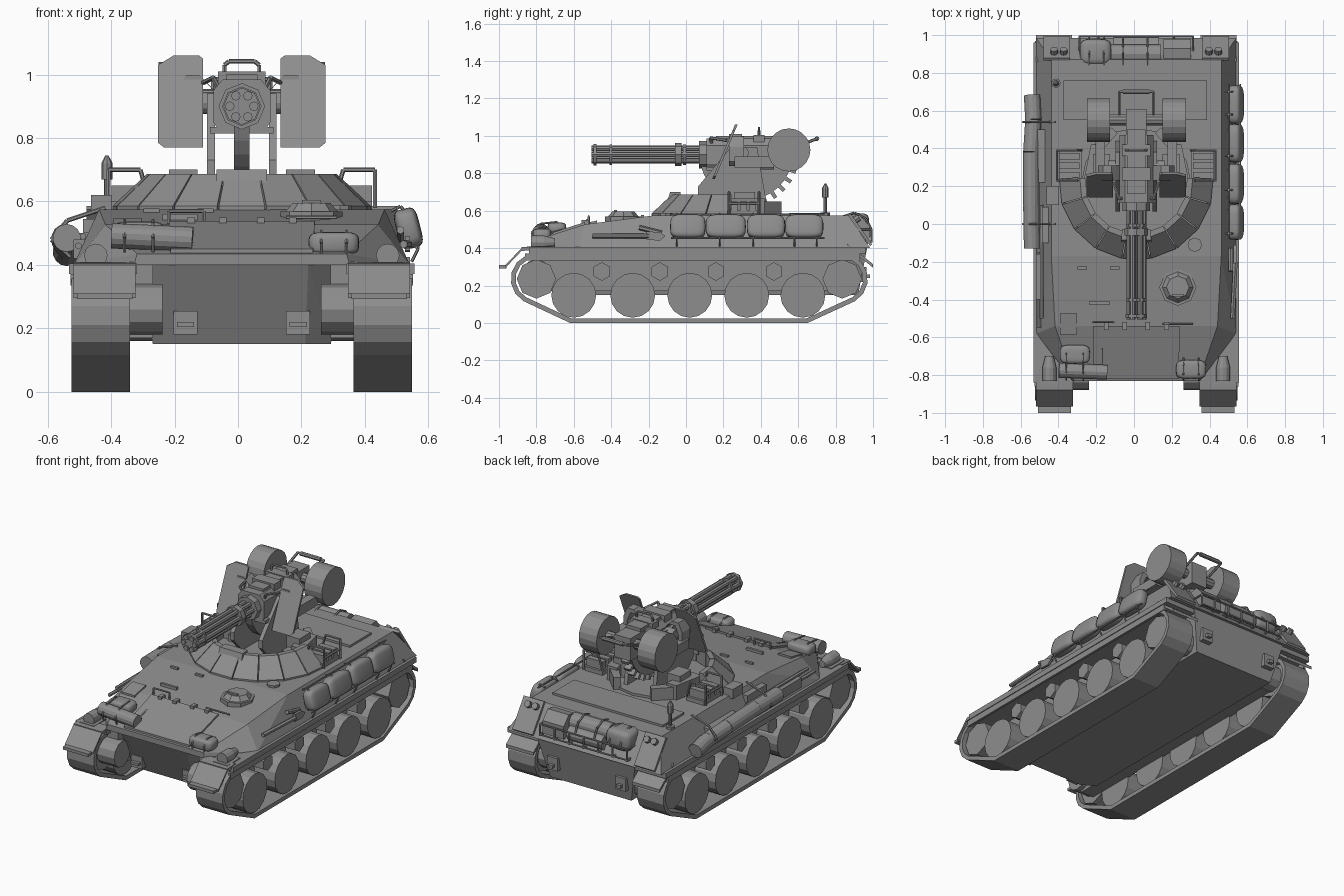
import bpy, bmesh, math
from mathutils import Vector, Matrix

SHIFT = 0.012  # hull axis sits slightly right of the bounding-box centre
GREY = bpy.data.materials.new("dark_grey")
GREY.diffuse_color = (.27, .27, .27, 1)


def finish(name, bm, mirror=False, smooth=False):
    if mirror:
        d = bmesh.ops.duplicate(bm, geom=bm.verts[:] + bm.edges[:] + bm.faces[:])["geom"]
        for v in d:
            if isinstance(v, bmesh.types.BMVert):
                v.co.x *= -1
    bmesh.ops.recalc_face_normals(bm, faces=bm.faces[:])
    for f in bm.faces:
        f.smooth = smooth
    me = bpy.data.meshes.new(name)
    bm.to_mesh(me)
    bm.free()
    me.materials.append(GREY)
    ob = bpy.data.objects.new(name, me)
    ob.location.x = SHIFT
    bpy.context.collection.objects.link(ob)
    return ob


def add_hull(bm, pts):
    vs = [bm.verts.new(p) for p in pts]
    bmesh.ops.convex_hull(bm, input=vs)
    bmesh.ops.dissolve_limit(bm, angle_limit=0.01, verts=bm.verts[:], edges=bm.edges[:])


def hulls(name, groups, mirror=False):
    bm = bmesh.new()
    for pts in groups:
        part = bmesh.new()
        add_hull(part, pts)
        me = bpy.data.meshes.new("tmp")
        part.to_mesh(me)
        part.free()
        bm.from_mesh(me)
        bpy.data.meshes.remove(me)
    return finish(name, bm, mirror)


def corners(x0, x1, y0, y1, z0, z1):
    return [(x, y, z) for x in (x0, x1) for y in (y0, y1) for z in (z0, z1)]


def boxes(name, *bs, mirror=False):
    return hulls(name, [corners(*b) for b in bs], mirror)


def add_cyl(bm, a, b, r, n=12, r2=None):
    a, b = Vector(a), Vector(b)
    m = Matrix.Translation((a + b) / 2) @ (b - a).to_track_quat('Z', 'Y').to_matrix().to_4x4()
    bmesh.ops.create_cone(bm, cap_ends=True, segments=n, radius1=r, radius2=r if r2 is None else r2,
                          depth=(b - a).length, matrix=m)


def cyls(name, items, mirror=False):
    bm = bmesh.new()
    for it in items:
        add_cyl(bm, *it)
    return finish(name, bm, mirror)


def rods(name, paths, r=0.006, mirror=False):
    return cyls(name, [(p[i], p[i + 1], r, 6) for p in paths for i in range(len(p) - 1)], mirror)


def bag(name, c, s, p=0.5, tilt=0):
    # Puffy superellipsoid sack
    bm = bmesh.new()
    bmesh.ops.create_uvsphere(bm, u_segments=20, v_segments=12, radius=1)
    f = lambda t: math.copysign(abs(t) ** p, t)
    rot = Matrix.Rotation(tilt, 3, 'Y')
    for v in bm.verts:
        v.co = rot @ Vector([f(v.co[i]) * s[i] for i in range(3)]) + Vector(c)
    return finish(name, bm, smooth=True)


# Hull: lower tub, sloped upper body, final drives
mx = lambda pts: [(s * x, y, z) for x, y, z in pts for s in (1, -1)]
hulls("lower_hull", [mx([(.2, -.71, .15), (.28, -.66, .15), (.28, .92, .15), (.21, -.83, .41),
                         (.34, -.74, .41), (.34, .97, .41)])])
hulls("upper_hull", [mx([(.53, .985, .40), (.53, -.58, .40), (.34, -.83, .40), (.33, -.83, .435),
                         (.45, .87, .575), (.45, -.17, .575), (.43, -.54, .527)])])
cyls("final_drive", [((.25, -.80, .26), (.40, -.80, .26), .08, 12), ((.25, .835, .24), (.40, .835, .24), .08, 12)], True)


# Track bands
def loop(r, zb, inset):
    pts = [(-.62 + inset, zb), (.65 - inset, zb)]
    pts += [(.835 + r * math.cos(math.radians(a)), .235 + r * math.sin(math.radians(a))) for a in range(-60, 91, 25)]
    pts += [(-.80 + r * math.cos(math.radians(a)), .235 + r * math.sin(math.radians(a))) for a in range(90, 241, 25)]
    return pts


bm = bmesh.new()
o, i = loop(.137, 0, 0), loop(.112, .025, .005)
rings = [[bm.verts.new((x, y, z)) for y, z in L] for x, L in ((.352, o), (.536, o), (.536, i), (.352, i))]
for k in range(4):
    A, B = rings[k], rings[(k + 1) % 4]
    for j in range(len(A)):
        bm.faces.new((A[j], A[j - 1], B[j - 1], B[j]))
finish("track_band", bm, True)

# Running gear
cyls("road_wheel", [((.37, y, .148), (.525, y, .148), .12, 16) for y in (-.60, -.285, .02, .325, .625)], True)
cyls("end_wheel", [((.37, y, .235), (.515, y, .235), .105, 8) for y in (-.80, .835)], True)
cyls("return_roller", [((.34, y, .275), (.51, y, .275), .05, 6) for y in (-.45, -.14, .16, .47)], True)
boxes("track_wall", (.28, .38, -.8, .85, .17, .40), mirror=True)

# Fenders, skirts and mud flaps
boxes("side_skirt", (.525, .54, -.86, .93, .335, .372), (.33, .545, -.84, .96, .372, .405), mirror=True)
hulls("front_fender", [
    [(x, y, z) for x in (.335, .53) for y, z in ((-.80, .39), (-.80, .41), (-.88, .385), (-.88, .405))],
    [(x, y, z) for x in (.335, .53) for y, z in ((-.875, .39), (-.875, .405), (-.965, .295), (-.965, .31))],
    [(x, y, z) for x in (.345, .52) for y, z in ((-.96, .31), (-.96, .292), (-1, .31), (-1, .292))]], True)
hulls("rear_flap", [[(x, y, z) for x in (.34, .53) for y, z in ((.86, .41), (.86, .425), (1, .295), (1, .315))]], True)

# Glacis plate and deck panels
top = lambda y: .435 + (y + .83) * .3172 if y < -.54 else min(.575, .527 + (y + .54) * .13)
hulls("glacis_plate", [[(s * x, y, top(y) + d) for s in (1, -1) for x, y in ((.23, -.54), (.225, -.82)) for d in (0, .012)]])
rods("glacis_rail", [[(-.12, -.52, .53), (-.12, -.52, .57), (-.23, -.52, .57), (-.23, -.52, .53)],
                     [(.14, -.53, .55), (.30, -.53, .55)], [(-.18, -.74, .475), (-.18, -.66, .50)]])
boxes("glacis_hinge", *[(x - .012, x + .012, -.56, -.52, .52, .55) for x in (-.16, -.06, .06, .16)])
hulls("front_vent", [[(x, y, top(y) + d) for x in (-.405, -.315) for y in (-.585, -.475) for d in (-.005, .012)]])
boxes("engine_deck", (-.385, .375, .55, .76, .57, .588))
boxes("deck_latch", (-.25, -.14, -.425, -.41, .53, .56), (-.31, -.26, -.24, -.225, .555, .578),
      (-.14, -.09, -.24, -.225, .555, .578))
boxes("deck_locker", (-.475, -.41, .10, .20, .56, .62), (-.50, -.45, -.1, .09, .50, .545))

# Driver hatch and small filler cap
cyls("driver_hatch", [((.22, -.335, .52), (.22, -.335, .568), .098, 8), ((.22, -.335, .565), (.22, -.335, .595), .085, 8, .06)])
boxes("hatch_handle", (.19, .25, -.385, -.37, .58, .605))
cyls("filler_cap", [((.31, -.11, .57), (.31, -.11, .588), .038, 8)])

# Headlights, tow hooks, tail lights
cyls("headlight", [((.46, -.83, .43), (.46, -.76, .43), .037, 12), ((.46, -.76, .43), (.46, -.70, .43), .037, 12, .022)], True)
boxes("headlight_bracket", (.41, .51, -.85, -.72, .40, .41), mirror=True)
boxes("tow_hook", (.14, .215, -.765, -.71, .18, .255), (.15, .205, -.785, -.75, .205, .22),
      (.20, .27, .93, .965, .22, .30), (.22, .25, .95, .985, .24, .26), mirror=True)
hulls("tail_light", [[(x, y, z) for x in (.35, .49) for y, z in ((.865, .575), (.985, .41), (.88, .585), (.995, .42))]], True)
cyls("tail_lamp", [((x, .89, .54), (x, .925, .565), .02, 8) for x in (.385, .435)], True)

# Turret ring of sloped armour plates round an open pit
TY = .22


def polar(r, a, z):
    return (r * math.cos(math.radians(a)), TY + r * math.sin(math.radians(a)), z)


hulls("turret_plate", [[polar(r, a, z) for a in (175 + k * 21.1111 + .4, 196.111 + k * 21.1111 - .4)
                        for r, z in ((.41, .57), (.41, .585), (.30, .687), (.27, .687), (.27, .57))] for k in range(9)])
cyls("turret_floor", [((0, TY, .56), (0, TY, .59), .29, 16)])
hulls("turret_front_block", [[(s * x, y, z) for s in (1, -1) for x, y, z in
                              ((.08, -.10, .65), (.08, -.085, .70), (.075, -.03, .70), (.075, -.03, .64))]])
hulls("turret_rear_wall", [
    [(x, y, z) for x, y in ((.20, .22), (.28, .22), (.17, .42), (.24, .42)) for z in (.57, .665)],
    [(x, y, z) for x, y in ((.17, .40), (.24, .40), (.10, .48), (.13, .51)) for z in (.57, .65)]], True)
boxes("crew_console", (.14, .23, .26, .37, .59, .70), (.15, .22, .20, .27, .59, .63), mirror=True)

# Launcher racks beside the turret
boxes("launcher_box", (.29, .41, .23, .39, .57, .60), (.30, .41, .24, .275, .60, .65), (.30, .41, .29, .325, .60, .65),
      (.30, .41, .34, .375, .60, .65), mirror=True)
rods("launcher_rail", [[(.29, y, .60), (.32, y, .70), (.42, y, .70), (.42, y, .58)] for y in (.23, .39)]
     + [[(.42, .23, .64), (.42, .39, .64)]], .007, True)
cyls("antenna", [((-.425, .745, .57), (-.425, .745, .67), .009, 8), ((-.425, .745, .67), (-.425, .745, .72), .018, 8),
                 ((-.425, .745, .72), (-.425, .745, .745), .018, 8, .005), ((-.425, .745, .57), (-.425, .745, .59), .025, 8)])

# Gun cradle: centre elevation sector with teeth, side supports
CY, CZ, SR = .32, .905, .25
arc = lambda r, a: (CY + r * math.cos(math.radians(a)), CZ + r * math.sin(math.radians(a)))
sector = [arc(SR, a) for a in range(195, 345, 12)] + [(.5, .9), (.12, .9)]
hulls("elevation_sector", [[(x, y, z) for y, z in sector for x in (-.025, .025)]])
hulls("sector_tooth", [[(x, *arc(r, a + d)) for x in (-.022, .022) for r, d in
                        ((SR - .03, -3), (SR - .03, 3), (SR + .035, -2), (SR + .035, 2))] for a in range(268, 345, 12)])
hulls("gun_support", [[(x, y, z) for x in (.085, .11) for y, z in
                       ((.15, .585), (.44, .585), (.38, .94), (.24, .94), (.065, .73), (.065, .68))]], True)

# Receiver body
hulls("receiver", [[(s * x, y, z) for s in (1, -1) for y in (.11, .47) for x, z in
                    ((.07, .82), (.09, .85), (.09, .95), (.06, .985))]])
boxes("receiver_cover", (-.05, .05, .16, .50, .97, 1.0), (-.075, .075, .23, .30, .96, 1.01), (-.075, .075, .36, .42, .96, 1.005),
      (-.055, .055, .45, .61, .84, .98), (-.10, .10, .11, .36, .815, .835))
cyls("trunnion", [((-.15, .30, .91), (.15, .30, .91), .035, 12), ((-.16, .55, .925), (.16, .55, .925), .03, 10)])
rods("sight_frame", [[(-.055, .39, .99), (-.055, .39, 1.03), (-.04, .39, 1.042), (.04, .39, 1.042), (.055, .39, 1.03), (.055, .39, .99)]], .007)
rods("rear_handle", [[(-.09, .58, .94), (-.09, .70, .985), (.09, .70, .985), (.09, .58, .94)]], .008)
cyls("handle_grip", [((-.07, .70, .985), (.07, .70, .985), .013, 8)])
rods("cradle_cable", [[(.07, .14, .95), (.09, .13, .99), (.12, .22, .975)]], .008, True)

# Rotary barrels
GZ = .90
ring = [(.038 * math.cos(k * math.pi / 3), .038 * math.sin(k * math.pi / 3)) for k in range(6)]
cyls("gun_barrel", [((x, -.505, GZ + z), (x, .11, GZ + z), .015, 8) for x, z in ring] + [((0, -.48, GZ), (0, .11, GZ), .014, 8)])
cyls("barrel_clamp", [((0, a, GZ), (0, b, GZ), r, 8) for a, b, r in
                      ((-.495, -.478, .058), (-.41, -.395, .055), (-.06, -.025, .062), (-.015, 0, .055), (.07, .12, .073))])

# Ammunition drums, feed chutes and gun shields
cyls("ammo_drum", [((.14, .55, .925), (.262, .55, .925), .115, 20)], True)
path = [(.08, .94), (.12, .985), (.165, .985), (.19, .93), (.19, .85)]
hulls("feed_chute", [[(x + d, y, z + d) for x, z in path[k:k + 2] for y in (.23, .31) for d in (-.012, .012)] for k in range(4)]
      + [corners(.165, .215, .26, .47, .83, .89)], True)
hulls("gun_shield", [[(x, .14 + (z - .77) * .42 + d, z) for x, z in
                      ((.122, .77), (.245, .77), (.264, .785), (.264, 1.03), (.215, 1.06), (.135, 1.06), (.122, 1.05))
                      for d in (0, .014)]], True)

# Right side stowage
for k, (a, b) in enumerate(((-.085, .105), (.105, .32), (.325, .53), (.53, .735))):
    bag("side_bag_%d" % k, (.525, (a + b) / 2, .515), (.038, (b - a) / 2, .064), tilt=-.25)
rods("side_bag_rail", [[(.55, -.08, .455), (.55, .74, .455)], [(.49, -.08, .58), (.49, .74, .58)]]
     + [[(.47, y, .57), (.50, y, .585), (.555, y, .52), (.555, y, .45), (.535, y, .41)] for y in (-.05, .18, .36, .58, .70)], .005)
rods("side_shovel", [[(.51, -.50, .465), (.525, -.20, .465)], [(.50, -.25, .51), (.50, -.13, .48)]], .013)
hulls("shovel_blade", [[(x, y, z) for x in (.515, .53) for y, z in ((-.21, .445), (-.21, .49), (-.14, .44), (-.14, .485), (-.11, .465))]])

# Left side rolled tarpaulin with brackets and tools
P = [(-.552, .68, .44), (-.545, .55, .46), (-.556, .38, .475), (-.556, .1, .485), (-.552, -.13, .485)]
cyls("side_tarp_roll", [(P[k], P[k + 1], .044, 14) for k in range(4)])
rods("tarp_bracket", [[(-.43, y, .58), (-.55, y, .54), (-.60, y, .48), (-.54, y, .425)] for y in (.54, .0)], .007)
boxes("side_tool_box", (-.53, -.47, .22, .5, .42, .50), (-.53, -.47, -.4, -.16, .42, .48))
rods("side_bar", [[(-.515, -.55, .46), (-.515, -.15, .46)], [(-.50, -.5, .49), (-.50, .1, .49)]], .011)

# Front stowage
cyls("front_roll", [((-.41, -.775, .492), (-.155, -.785, .480), .040, 14)])
bag("front_left_bag", (-.325, -.69, .505), (.08, .05, .032))
bag("front_right_bag", (.29, -.77, .468), (.08, .05, .036))
rods("bag_strap", [[(x, -.65, .49), (x, -.69, .54), (x, -.78, .53), (x, -.825, .485), (x, -.81, .44)] for x in (-.37, -.28)]
     + [[(x, -.71, .48), (x, -.75, .507), (x, -.79, .507), (x, -.825, .468), (x, -.82, .43)] for x in (.25, .33)], .005)

# Rear basket with stowage
bag("rear_bag", (-.215, .91, .525), (.085, .07, .062))
cyls("rear_tarp_roll", [((-.135, .90, .53), (.13, .90, .53), .052, 14), ((-.12, .945, .48), (.12, .945, .48), .045, 12)])
hulls("rear_crate", [[(x, y, z) for x in (.145, .29) for y, z in ((.84, .56), (.93, .575), (.98, .52), (.98, .44), (.88, .45))]])
rods("rear_basket", [[(-.30, .85, z), (-.30, .992, z), (.30, .992, z), (.30, .85, z)] for z in (.435, .50)]
     + [[(x, .93, .43), (x, .992, .43), (x, .992, .50)] for x in (-.3, -.2, -.1, 0, .1, .2, .3)]
     + [[(x, .992, .50), (x, .96, .56), (x, .90, .59), (x, .84, .57)] for x in (-.25, -.17, -.07, .06)], .006)
